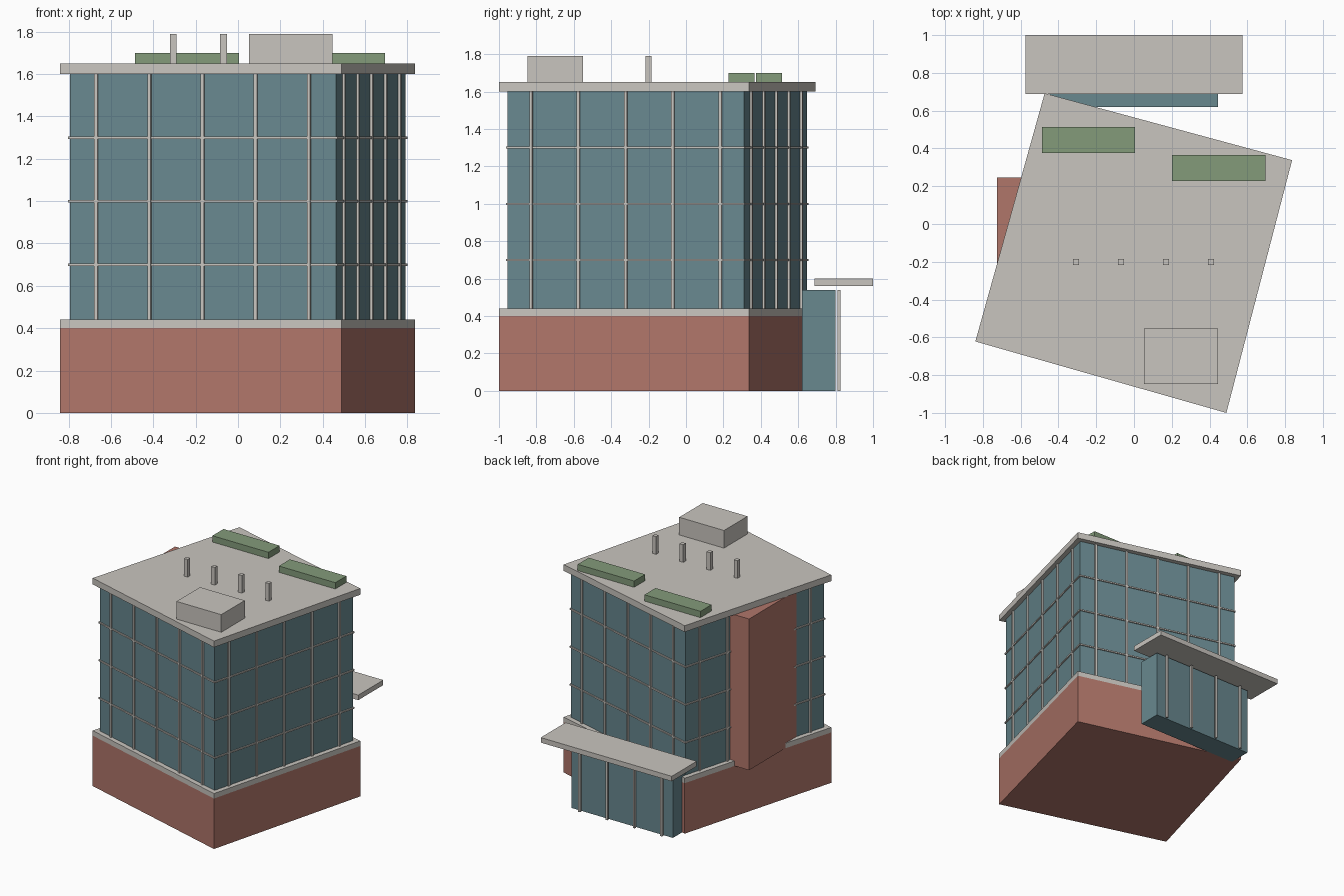
import bpy, bmesh, math
from mathutils import Vector, Matrix

if "Cube" in bpy.data.objects:
    bpy.data.objects.remove(bpy.data.objects["Cube"])


def material(name, rgb):
    m = bpy.data.materials.new(name)
    lin = [c / 12.92 if c <= 0.04045 else ((c + 0.055) / 1.055) ** 2.4
           for c in (v / 255 for v in rgb)]
    m.diffuse_color = (*lin, 1)
    m.use_nodes = True
    m.node_tree.nodes["Principled BSDF"].inputs["Base Color"].default_value = m.diffuse_color
    return m


CONCRETE = material("pale concrete", (201, 197, 191))
GLASS = material("teal glass", (104, 136, 143))
BRICK = material("red brick", (176, 118, 106))
GREEN = material("planting green", (131, 155, 122))


def finish(name, bm, mat):
    bmesh.ops.recalc_face_normals(bm, faces=bm.faces)
    me = bpy.data.meshes.new(name)
    bm.to_mesh(me)
    bm.free()
    me.materials.append(mat)
    ob = bpy.data.objects.new(name, me)
    bpy.context.collection.objects.link(ob)
    return ob


def add_box(bm, centre, size, angle=0):
    mat = (Matrix.Translation(centre) @ Matrix.Rotation(angle, 4, 'Z')
           @ Matrix.Diagonal((*size, 1)))
    bmesh.ops.create_cube(bm, size=1, matrix=mat)


def box(name, x, y, z, mat):
    bm = bmesh.new()
    add_box(bm, [(a + b) / 2 for a, b in (x, y, z)], [b - a for a, b in (x, y, z)])
    return finish(name, bm, mat)


def prism(name, outline, z0, z1, mat):
    bm = bmesh.new()
    face = bm.faces.new([bm.verts.new((p[0], p[1], z0)) for p in outline])
    up = bmesh.ops.extrude_face_region(bm, geom=[face])["geom"]
    bmesh.ops.translate(bm, vec=(0, 0, z1 - z0),
                        verts=[v for v in up if isinstance(v, bmesh.types.BMVert)])
    # extruding keeps the starting face, so the solid stays closed
    return finish(name, bm, mat)


# Twisted footprint, and the slightly smaller one for the glazed tower
FOOT = [Vector(p) for p in ((-0.84, -0.622), (0.489, -1.0), (0.837, 0.338), (-0.473, 0.692))]
MID = Vector((0, -0.15))
TOWER = [MID + (p - MID) * 0.945 for p in FOOT]

# Main masses
prism("brick_base", FOOT, 0, 0.4, BRICK)
prism("base_slab", FOOT, 0.4, 0.44, CONCRETE)
prism("glass_tower", TOWER, 0.44, 1.6, GLASS)
prism("roof_slab", FOOT, 1.6, 1.65, CONCRETE)
box("stair_core", (-0.725, -0.45), (-0.38, 0.245), (0.4, 1.6), BRICK)

# Facade grid: five mullions and three floor bands on every side
mullions, bands = bmesh.new(), bmesh.new()
for i in range(4):
    a, b = TOWER[i], TOWER[(i + 1) % 4]
    d = b - a
    angle = math.atan2(d.y, d.x)
    for k in range(5):
        p = a + d * (k + 0.5) / 5
        add_box(mullions, (p.x, p.y, 1.02), (0.016, 0.024, 1.16), angle)
    for z in (0.7, 1.0, 1.3):
        p = (a + b) / 2
        add_box(bands, (p.x, p.y, z), (d.length + 0.01, 0.018, 0.011), angle)
finish("mullions", mullions, CONCRETE)
finish("floor_bands", bands, CONCRETE)

# Entrance pavilion at the back with posts and a canopy
box("entrance_glass", (-0.445, 0.445), (0.62, 0.8), (0, 0.54), GLASS)
box("entrance_canopy", (-0.575, 0.575), (0.687, 1.0), (0.56, 0.6), CONCRETE)
for n, x in enumerate((-0.36, -0.12, 0.12, 0.36)):
    box(f"entrance_post_{n + 1}", (x - 0.008, x + 0.008), (0.81, 0.826), (0, 0.54), CONCRETE)

# Rooftop equipment and planters
box("plant_room", (0.053, 0.446), (-0.847, -0.552), (1.65, 1.79), CONCRETE)
for n in range(4):
    x = -0.306 + n * 0.238
    box(f"vent_{n + 1}", (x - 0.016, x + 0.016), (-0.217, -0.185), (1.65, 1.79), CONCRETE)
box("planter_left", (-0.487, 0.005), (0.375, 0.514), (1.65, 1.7), GREEN)
box("planter_right", (0.2, 0.695), (0.227, 0.365), (1.65, 1.7), GREEN)
